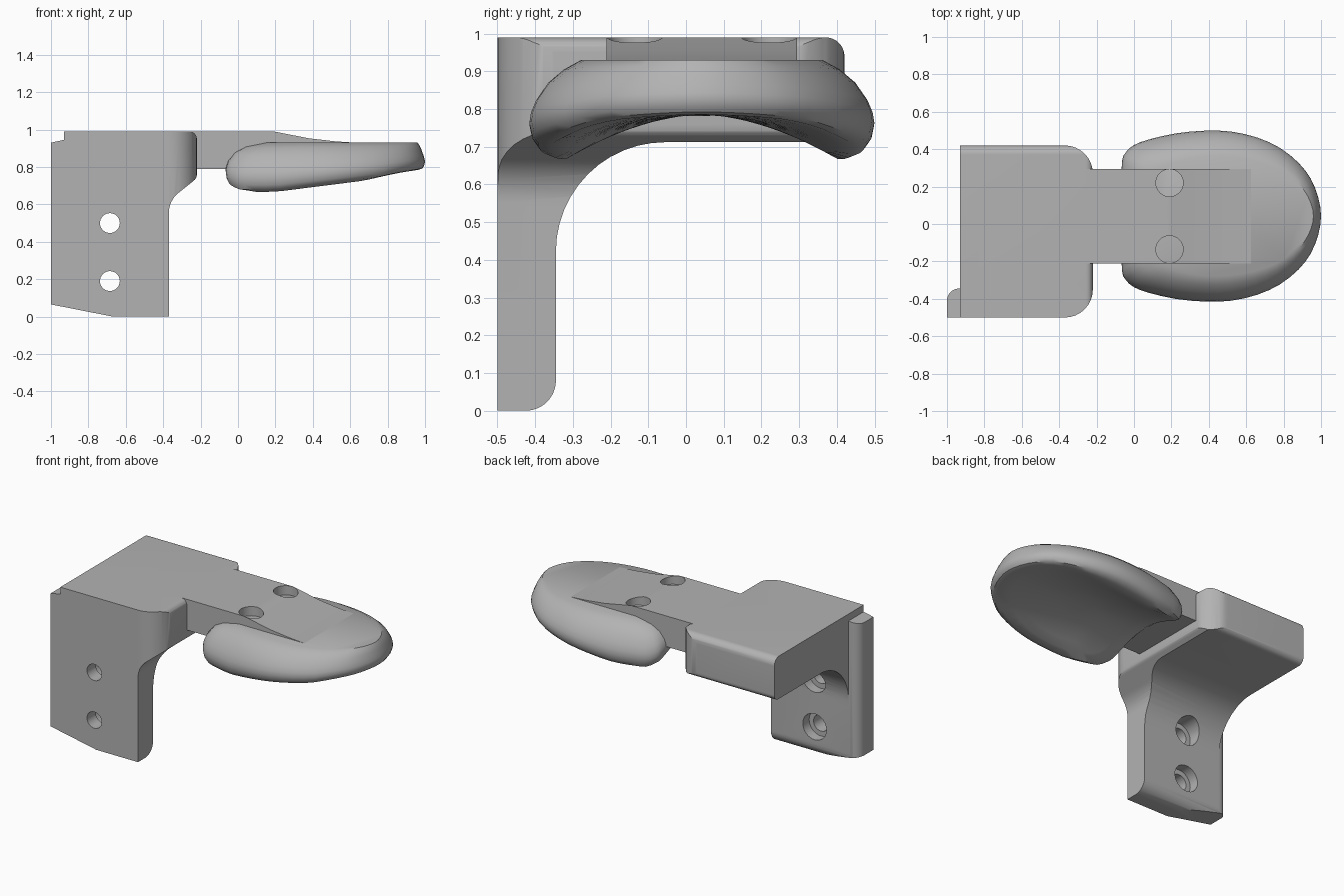
import bpy, bmesh
from math import sin, cos, pi, radians
from mathutils import Vector

cube = bpy.data.objects.get("Cube")
if cube:
    bpy.data.objects.remove(cube, do_unlink=True)

grey = bpy.data.materials.new("light grey")
grey.use_nodes = True
grey.diffuse_color = (0.45, 0.45, 0.45, 1)
grey.node_tree.nodes["Principled BSDF"].inputs["Base Color"].default_value = (0.45, 0.45, 0.45, 1)


def finish(bm, name):
    bmesh.ops.recalc_face_normals(bm, faces=bm.faces)
    mesh = bpy.data.meshes.new(name)
    bm.to_mesh(mesh)
    bm.free()
    mesh.materials.append(grey)
    obj = bpy.data.objects.new(name, mesh)
    bpy.context.collection.objects.link(obj)
    return obj


def rounded(points, steps=8):
    """Outline from (u, v) or (u, v, radius) corners, each radius made into a fillet."""
    out = []
    for i, p in enumerate(points):
        c = Vector(p[:2])
        if len(p) == 2:
            out.append(c)
            continue
        a = (Vector(points[i - 1][:2]) - c).normalized()
        b = (Vector(points[(i + 1) % len(points)][:2]) - c).normalized()
        half = a.angle(b) / 2
        mid = c + (a + b).normalized() * p[2] / sin(half)
        start = c + a * p[2] / (sin(half) / cos(half)) - mid
        end = c + b * p[2] / (sin(half) / cos(half)) - mid
        sweep = start.angle(end)
        for k in range(steps + 1):
            t = k / steps
            out.append(mid + (start * sin((1 - t) * sweep) + end * sin(t * sweep)) / sin(sweep))
    return out


def prism(name, outline, axis, low, high):
    """Extrude an outline along x, y or z."""
    place = {"x": lambda u, v, w: (w, u, v),
             "y": lambda u, v, w: (u, w, v),
             "z": lambda u, v, w: (u, v, w)}[axis]
    bm = bmesh.new()
    a = [bm.verts.new(place(u, v, low)) for u, v in outline]
    b = [bm.verts.new(place(u, v, high)) for u, v in outline]
    bm.faces.new(a)
    bm.faces.new(b)
    for i in range(len(a)):
        bm.faces.new((a[i - 1], a[i], b[i], b[i - 1]))
    return finish(bm, name)


def disc(u, v, r, n=32):
    return [(u + r * cos(2 * pi * i / n), v + r * sin(2 * pi * i / n)) for i in range(n)]


def combine(obj, tool, operation):
    mod = obj.modifiers.new(operation, "BOOLEAN")
    mod.operation, mod.object, mod.solver = operation, tool, "EXACT"
    bpy.context.view_layer.objects.active = obj
    bpy.ops.object.modifier_apply(modifier=mod.name)
    bpy.data.objects.remove(tool, do_unlink=True)


def smooth(obj, angle):
    bpy.ops.object.select_all(action="DESELECT")
    obj.select_set(True)
    bpy.context.view_layer.objects.active = obj
    bpy.ops.object.shade_smooth_by_angle(angle=radians(angle))


# Wall bracket: side, front and plan outlines intersected
side = rounded([(-0.5, 0), (-0.345, 0, 0.08), (-0.345, 0.712, 0.29),
                (0.42, 0.712, 0.04), (0.42, 0.99, 0.05), (-0.5, 0.99)], 12)
front = rounded([(-1, 0.065), (-0.67, 0), (-0.37, 0), (-0.37, 0.62, 0.14),
                 (-0.22, 0.74, 0.04), (-0.22, 0.99, 0.04), (-0.93, 0.99),
                 (-0.93, 0.945), (-1, 0.93)])
plan = rounded([(-1, -0.5), (-0.22, -0.5, 0.15), (-0.22, 0.42, 0.15), (-0.93, 0.42),
                (-0.93, -0.345), (-1, -0.345, 0.065)])
bracket = prism("wall_bracket", side, "x", -1.1, -0.1)
combine(bracket, prism("front_cutter", front, "y", -0.8, 0.8), "INTERSECT")
combine(bracket, prism("plan_cutter", plan, "z", -0.2, 1.2), "INTERSECT")

# Counterbored screw holes through the wall plate
for z in (0.19, 0.5):
    combine(bracket, prism("screw_hole", disc(-0.685, z, 0.053), "y", -0.6, 0), "DIFFERENCE")
    combine(bracket, prism("counterbore", disc(-0.685, z, 0.085), "y", -0.41, -0.1), "DIFFERENCE")
smooth(bracket, 30)

# Arm with a sloping top that runs out into the pad
MID = 0.042
arm_outline = [(-0.3, 0.79), (0.5, 0.79), (0.7, 0.925), (0.52, 0.937),
               (0.38, 0.953), (0.19, 0.99), (-0.3, 0.99)]
arm = prism("arm", arm_outline, "y", MID - 0.253, MID + 0.253)
for s in (-1, 1):
    combine(arm, prism("arm_hole", disc(0.19, MID + s * 0.178, 0.073), "z", 0.88, 1.1), "DIFFERENCE")
smooth(arm, 20)


# Rounded pad, hollow beneath, with drooping sides
def underside(x, dy):
    fade = 1 - 0.75 * min(1, max(0, (x - 0.2) / 0.7))
    return 0.785 - 0.118 * fade * min(1, (abs(dy) / 0.36) ** 1.8)


half = [(1, 0), (0.985, 0.1), (0.945, 0.2), (0.88, 0.285), (0.78, 0.365), (0.66, 0.42),
        (0.52, 0.452), (0.38, 0.457), (0.22, 0.442), (0.08, 0.41), (0, 0.38),
        (-0.045, 0.34), (-0.065, 0.29), (-0.065, 0.15), (-0.065, 0)]
key = half + [(x, -y) for x, y in half[-2:0:-1]]

# Curve through the key points for a finer outline
outline = []
for i in range(len(key)):
    p0, p1, p2, p3 = (Vector(key[(i + k) % len(key)]) for k in (-1, 0, 1, 2))
    outline += [p1, (9 * (p1 + p2) - p0 - p3) / 16]

# Each ring: width scale, nose scale, rear scale, depth from top to underside
rings = [(0.70, 0.93, 0.60, 0), (0.80, 0.95, 0.79, 0.11), (0.89, 0.967, 0.90, 0.26),
         (0.96, 0.985, 0.97, 0.46), (0.99, 0.996, 0.993, 0.6), (1, 1, 1, 0.72),
         (0.985, 0.99, 0.99, 0.86), (0.95, 0.975, 0.975, 0.95), (0.88, 0.94, 0.95, 1)]
rings += [(s, s, s, 1) for s in (0.78, 0.66, 0.54, 0.42, 0.3, 0.15)]
CX, TOP = 0.42, 0.93
bm = bmesh.new()
loops = []
for sy, nose, rear, depth in rings:
    loop = []
    for x, dy in outline:
        px = CX + (x - CX) * (nose if x > CX else rear)
        py = dy * sy
        pz = TOP + (underside(px, py) - TOP) * depth
        loop.append(bm.verts.new((px, MID + py, pz)))
    loops.append(loop)
for a, b in zip(loops, loops[1:]):
    for i in range(len(a)):
        bm.faces.new((a[i - 1], a[i], b[i], b[i - 1]))
bm.faces.new(loops[0])
bm.faces.new(loops[-1])
smooth(finish(bm, "pad"), 35)
